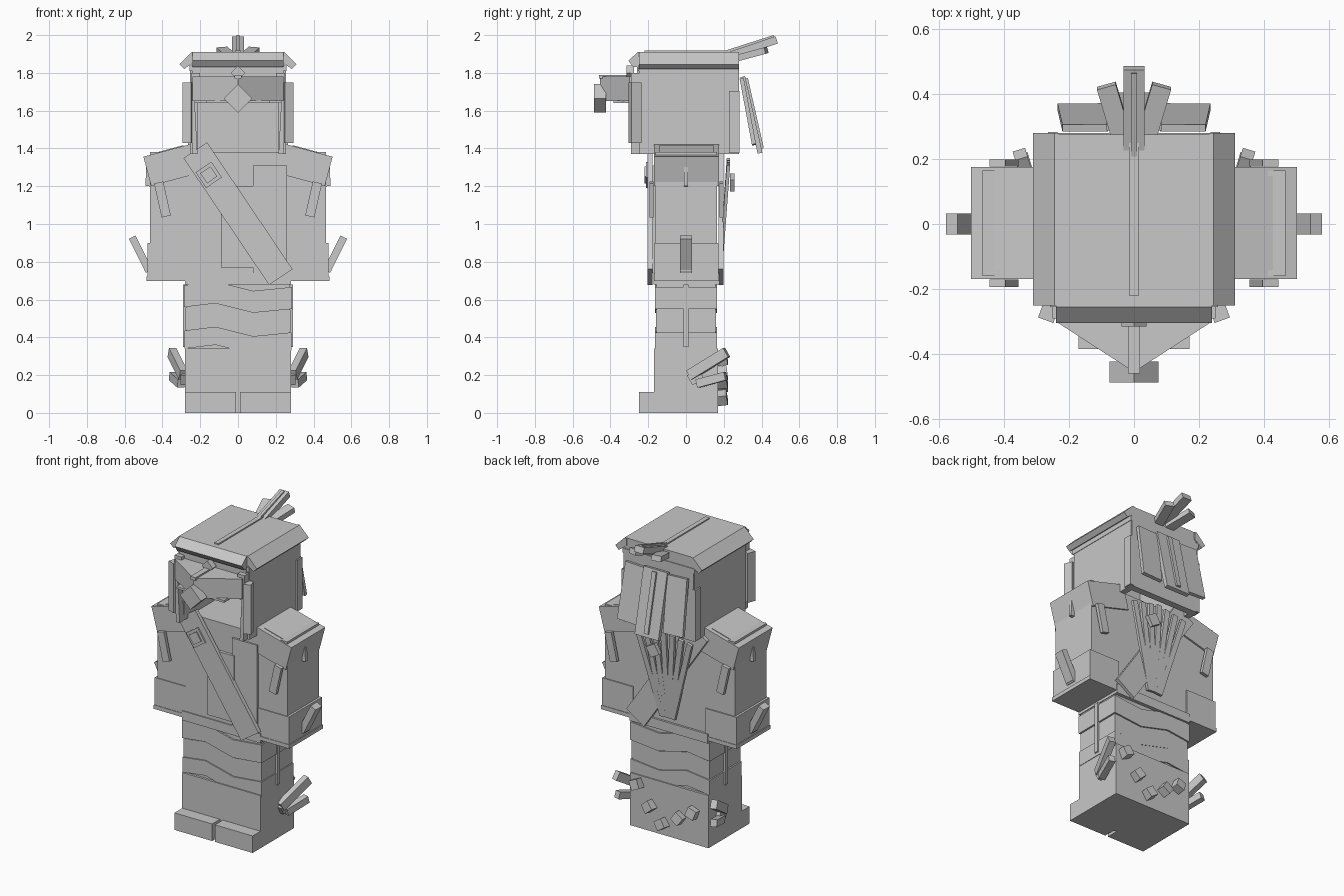
import bpy, bmesh
from math import radians, sin, cos, atan2, hypot
from mathutils import Matrix, Vector, Euler

old = bpy.data.objects.get("Cube")
if old:
    bpy.data.objects.remove(old)

stone = bpy.data.materials.new("plain grey")
stone.use_nodes = True
grey = (0.58, 0.58, 0.58, 1)
stone.diffuse_color = grey
stone.node_tree.nodes["Principled BSDF"].inputs["Base Color"].default_value = grey


def finish(name, bm):
    bmesh.ops.recalc_face_normals(bm, faces=bm.faces)
    mesh = bpy.data.meshes.new(name)
    bm.to_mesh(mesh)
    bm.free()
    mesh.materials.append(stone)
    ob = bpy.data.objects.new(name, mesh)
    bpy.context.collection.objects.link(ob)
    return ob


def box(name, centre, size, rot=(0, 0, 0)):
    """Box from centre, size and rotation in degrees."""
    bm = bmesh.new()
    turn = Euler([radians(a) for a in rot]).to_matrix().to_4x4()
    bmesh.ops.create_cube(bm, size=1, matrix=Matrix.Translation(centre) @ turn @ Matrix.Diagonal((*size, 1)))
    return finish(name, bm)


def span(name, x, y, z):
    """Upright box from its three ranges."""
    return box(name, [sum(r) / 2 for r in (x, y, z)], [r[1] - r[0] for r in (x, y, z)])


def slat(name, a, b, width, thick, side=(1, 0, 0)):
    """Straight bar from a to b; side gives its width direction."""
    a, b = Vector(a), Vector(b)
    along = (b - a).normalized()
    across = (Vector(side) - along * along.dot(Vector(side))).normalized()
    turn = Matrix((across, along, across.cross(along))).transposed().to_4x4()
    bm = bmesh.new()
    bmesh.ops.create_cube(bm, size=1, matrix=Matrix.Translation((a + b) / 2) @ turn
                          @ Matrix.Diagonal((width, (b - a).length, thick, 1)))
    return finish(name, bm)


def prism(name, points, depth):
    """Flat polygon of 3D points pushed along the depth vector."""
    bm = bmesh.new()
    face = bm.faces.new([bm.verts.new(p) for p in points])
    extra = bmesh.ops.extrude_face_region(bm, geom=[face])["geom"]
    bmesh.ops.translate(bm, verts=[v for v in extra if isinstance(v, bmesh.types.BMVert)], vec=depth)
    return finish(name, bm)


# Boots and toes
span("boots", (-.28, .28), (-.17, .17), (0, .34))
for s, tag in ((1, "left"), (-1, "right")):
    box(f"{tag}_toe", (s * .145, -.2, .055), (.27, .1, .11))

# Legs with zigzag wraps
span("legs", (-.275, .275), (-.155, .155), (.3, .72))
for low, high, grow in ((.34, .44, .008), (.44, .56, .003), (.56, .68, .01)):
    w, d = .275 + grow, .155 + grow
    zig = [(-w, 0), (-.12, .02), (.08, -.03), (w, -.01)]
    outline = [(x, -d, low + h) for x, h in zig] + [(x, -d, high + h - .004) for x, h in zig[::-1]]
    prism("leg_wrap", outline, (0, 2 * d, 0))

# Torso and belt
span("torso", (-.26, .26), (-.165, .165), (.68, 1.38))
span("belt", (-.28, .28), (-.172, .178), (.68, .74))
span("chest_panel", (.08, .26), (-.178, -.16), (.74, 1.31))
span("waist_panel", (-.09, .1), (-.184, -.16), (.77, 1.2))

# Diagonal sash, front and back, with buckle
tilt = 34
for y, tag in ((-.19, "front"), (.185, "back")):
    box(f"{tag}_sash", (0, y, 1.055), (.15, .025, .81), (0, -tilt, 0))
box("buckle_frame", (-.155, -.202, 1.26), (.1, .02, .1), (0, -tilt, 0))
box("buckle_gem", (-.155, -.21, 1.26), (.065, .02, .065), (0, -tilt, 0))

# Fan of feathers on the back
for i in range(-3, 4):
    slat("back_feather", (i * .012, .185, .78), (i * .062, .225, 1.35 - abs(i) * .012), .036, .018)
box("back_brooch", (.06, .245, 1.22), (.07, .025, .07), (0, 30, 0))

# Limbs and their trim
for s, tag in ((1, "left"), (-1, "right")):
    box(f"{tag}_arm", (s * .36, .002, 1.04), (.21, .325, .68))
    box(f"{tag}_cuff", (s * .37, .003, .8), (.22, .338, .2))
    box(f"{tag}_cuff_rim", (s * .372, .003, .71), (.226, .345, .025))
    box(f"{tag}_shoulder_pad", (s * .345, .003, 1.315), (.28, .345, .16), (0, s * 15, 0))
    box(f"{tag}_pad_top", (s * .37, .003, 1.385), (.17, .29, .02), (0, s * 15, 0))
    for y in (-.182, .188):
        slat("pad_tassel", (s * .42, y, 1.22), (s * .38, y, 1.04), .05, .022)
    slat("side_tassel", (s * .47, 0, 1.33), (s * .475, 0, 1.2), .022, .03, (0, 1, 0))
    slat(f"{tag}_cuff_spike", (s * .47, 0, .75), (s * .56, 0, .93), .065, .04, (0, 1, 0))
    box("spike_mount", (s * .48, 0, .775), (.03, .06, .05))
    box("leg_stripe", (s * .284, 0, .515), (.014, .028, .33))
    # Ankle wings
    slat("ankle_feather", (s * .29, .02, .2), (s * .35, .215, .32), .055, .04, (0, 0, 1))
    slat("ankle_feather", (s * .3, .06, .155), (s * .345, .21, .195), .045, .04, (0, 0, 1))
    box("ankle_stud", (s * .29, .05, .19), (.03, .07, .06), (30, 0, 0))

# Scales on the heel
for x, z, a in ((.22, .29, 25), (.13, .17, 40), (.04, .08, 35), (-.08, .15, -35), (-.18, .21, -20)):
    box("heel_scale", (x, .19, z), (.06, .055, .06), (8, a, 0))

# Hollow hood, open at the front under the beak
for s in (-1, 1):
    wall = [(-.245, 1.37), (.275, 1.37), (.275, 1.84), (-.245, 1.84)]
    prism("hood_side", [(s * .215, y, z) for y, z in wall], (s * .04, 0, 0))
    box("hood_rear_trim", (s * .25, .255, 1.54), (.03, .055, .33))
    # Brim slopes and cheek strands
    brim = [(.23, 1.91), (.245, 1.91), (.31, 1.845), (.285, 1.82), (.23, 1.86)]
    prism("side_brim", [(s * x, -.25, z) for x, z in brim], (0, .53, 0))
    box("cheek_strand", (s * .262, -.27, 1.59), (.05, .055, .32), (0, 0, s * 20))
    box("inner_strand", (s * .235, -.265, 1.52), (.025, .05, .3), (0, s * 3, 0))
    box("brow_block", (s * .225, -.26, 1.73), (.05, .06, .14))
span("hood_back", (-.25, .25), (.235, .28), (1.37, 1.84))
span("hood_front", (-.24, .24), (-.26, -.2), (1.64, 1.84))
span("hood_band", (-.258, .258), (-.255, .28), (1.81, 1.84))
span("hood_roof", (-.245, .245), (-.25, .275), (1.84, 1.91))
front = [(-.24, 1.91), (-.255, 1.91), (-.305, 1.865), (-.28, 1.83), (-.24, 1.83)]
prism("front_brim", [(-.24, y, z) for y, z in front], (.48, 0, 0))
span("roof_ridge", (-.015, .015), (-.22, .25), (1.9, 1.918))

# Beak
prism("beak", [(-.24, -.25, 1.65), (-.24, -.3, 1.65), (0, -.455, 1.65), (.24, -.3, 1.65), (.24, -.25, 1.65)],
      (0, 0, .13))
span("beak_ridge", (-.018, .018), (-.46, -.26), (1.77, 1.79))
span("lower_beak", (-.17, .17), (-.385, -.24), (1.64, 1.655))
box("beak_tip", (0, -.455, 1.665), (.107, .065, .107), (0, 45, 0))
box("brow_gem", (0, -.295, 1.8), (.055, .04, .055), (0, 45, 0))

# Crest and feathers hanging behind the head
slat("crest_middle", (0, .2, 1.88), (0, .48, 1.975), .065, .04)
slat("crest_spine", (0, .2, 1.905), (0, .465, 1.99), .018, .02)
for s in (-1, 1):
    slat("crest_side", (s * .03, .24, 1.87), (s * .085, .425, 1.92), .06, .035)
    slat("rear_plume", (s * .15, .295, 1.77), (s * .165, .36, 1.42), .14, .022)
slat("rear_plume_middle", (0, .3, 1.78), (0, .392, 1.375), .17, .026)
slat("rear_plume_spine", (0, .318, 1.77), (0, .402, 1.4), .03, .02)
